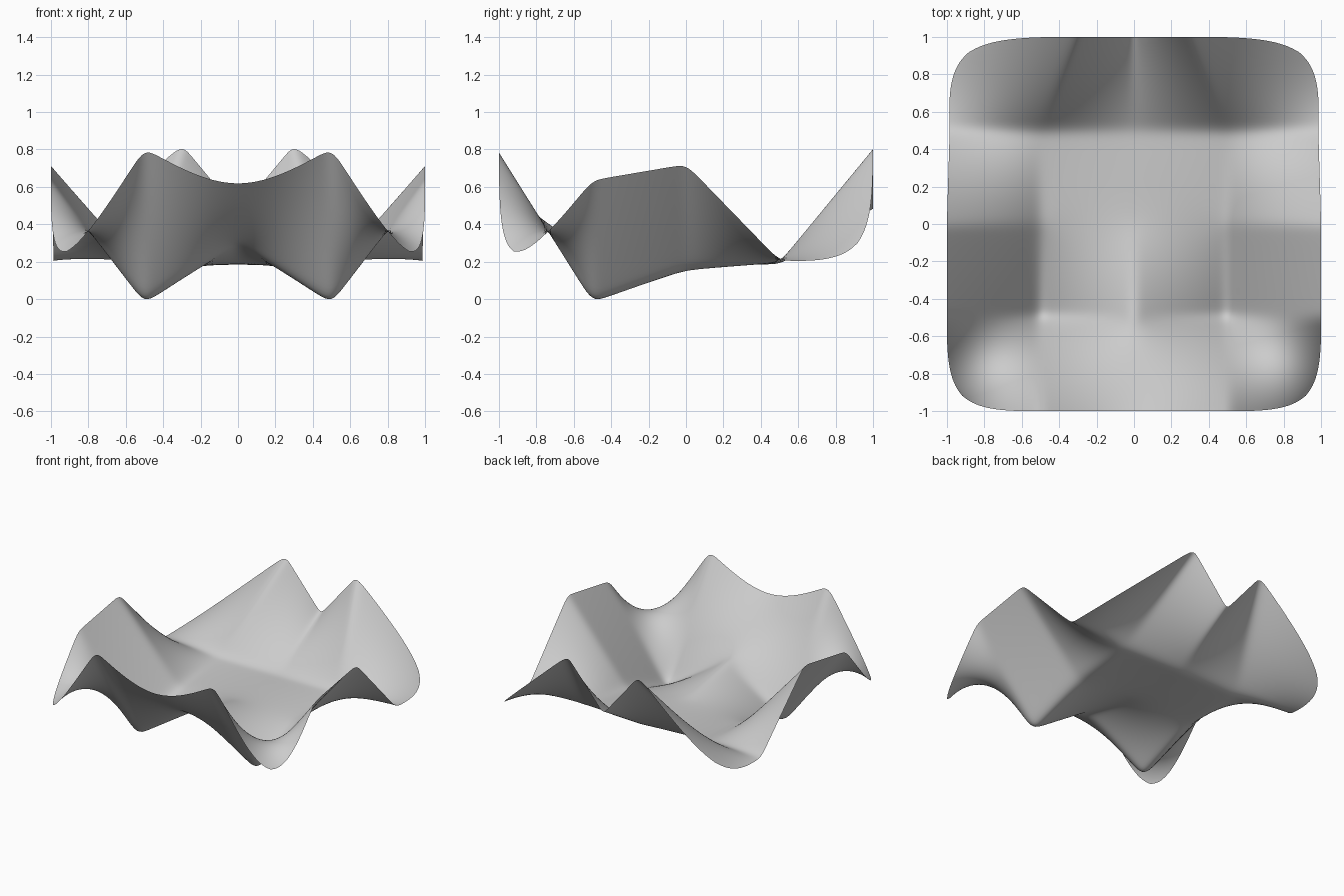
import bpy, bmesh

if "Cube" in bpy.data.objects:
    bpy.data.objects.remove(bpy.data.objects["Cube"])

# Heights of the control grid: rows front to back, columns centre, middle, outer edge
YS = (-1.0, -0.5, 0.0, 0.5, 1.0)
HEIGHTS = (
    (0.53, 0.81, 0.03),
    (0.31, -0.035, 0.64),
    (0.20, 0.155, 0.725),
    (0.19, 0.20, 0.21),
    (0.47, 0.83, 0.20),
)
CREASE = 0.53


def column_x(row, col):
    """Half-width position of a control point; the back peaks sit closer in."""
    if row == 4 and col == 1:
        return 0.30
    if row == 3 and col == 2:
        return 0.985
    return 0.5 * col


# Folded sheet: 4 x 4 cage, mirrored left to right
bm = bmesh.new()
crease = bm.edges.layers.float.new("crease_edge")
grid = []
for r, y in enumerate(YS):
    line = []
    for c in range(-2, 3):
        x = column_x(r, abs(c)) * (1 if c >= 0 else -1)
        line.append(bm.verts.new((x, y, HEIGHTS[r][abs(c)])))
    grid.append(line)
for r in range(4):
    for c in range(4):
        bm.faces.new((grid[r][c], grid[r][c + 1], grid[r + 1][c + 1], grid[r + 1][c]))

# Soft folds on the interior lines, except the front valley and the flat middle
for e in bm.edges:
    if e.is_boundary:
        continue
    mid = (e.verts[0].co + e.verts[1].co) / 2
    front_valley = abs(mid.x) < 0.1 and mid.y < -0.5
    flat_middle = abs(mid.x) < 0.3 and -0.01 < mid.y < 0.45
    e[crease] = 0.0 if front_valley or flat_middle else CREASE

mesh = bpy.data.meshes.new("folded_sheet")
bm.to_mesh(mesh)
bm.free()
sheet = bpy.data.objects.new("folded_sheet", mesh)
bpy.context.collection.objects.link(sheet)

# Smooth the cage and rest it on the floor
sub = sheet.modifiers.new("smooth", 'SUBSURF')
sub.levels = sub.render_levels = 5
bpy.context.view_layer.objects.active = sheet
sheet.select_set(True)
bpy.ops.object.modifier_apply(modifier=sub.name)
low = min(v.co.z for v in sheet.data.vertices)
for v in sheet.data.vertices:
    v.co.z -= low
bpy.ops.object.shade_smooth()
